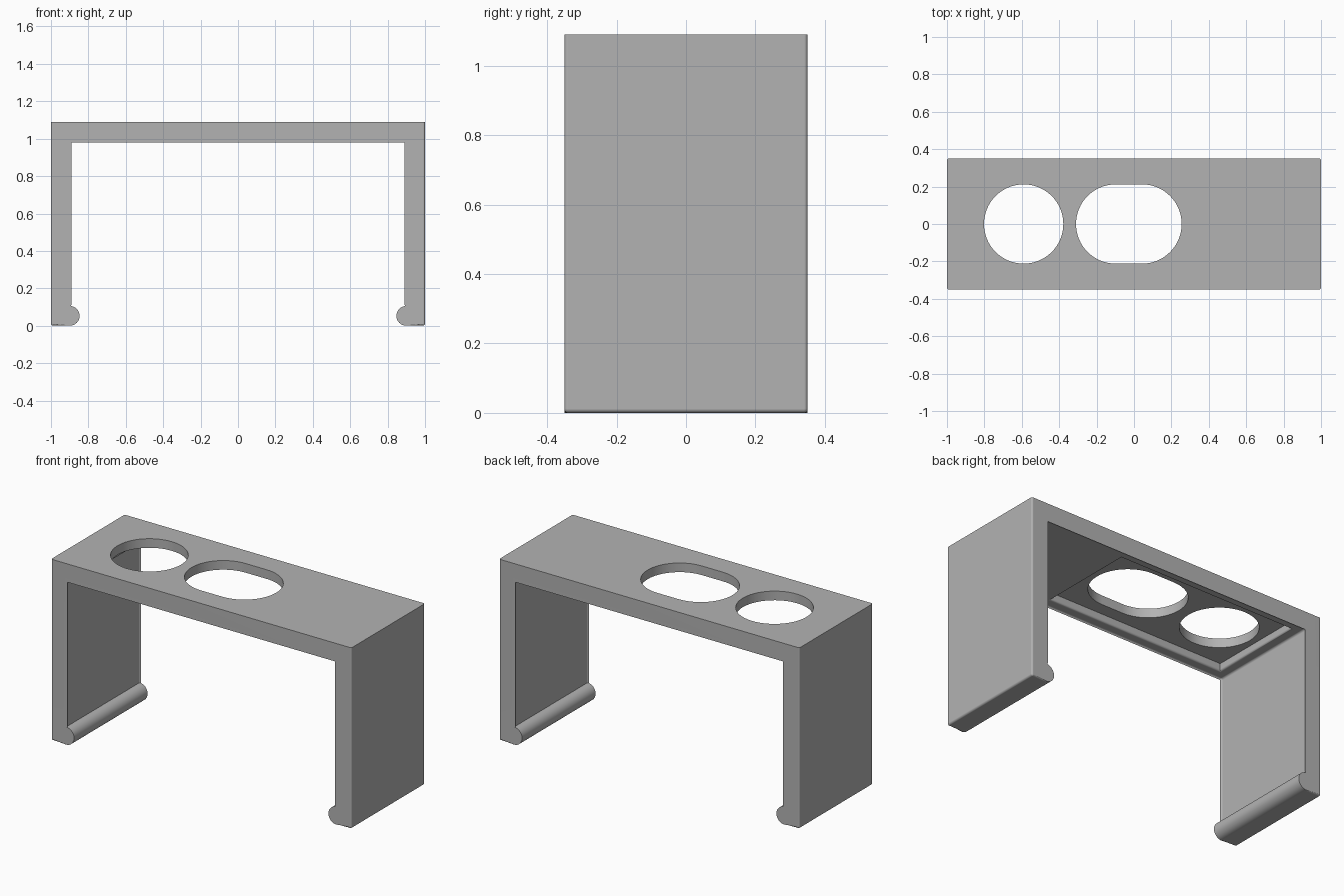
import bpy, bmesh
from math import cos, sin, pi, radians

cube = bpy.data.objects.get("Cube")
if cube:
    bpy.data.objects.remove(cube, do_unlink=True)

W, D, H = 1.0, 0.35, 1.09        # half width, half depth, height
INNER, UNDER = 0.9, 0.99         # inner leg face, underside of the top
EDGE = 0.012                     # small edge rounding

grey = bpy.data.materials.new("plain_grey")
grey.use_nodes = True
grey.diffuse_color = (0.45, 0.45, 0.45, 1)
grey.node_tree.nodes["Principled BSDF"].inputs["Base Color"].default_value = grey.diffuse_color


def arc(cx, cy, r, a0, a1, n):
    angles = [radians(a0 + (a1 - a0) * i / n) for i in range(n + 1)]
    return [(cx + r * cos(a), cy + r * sin(a)) for a in angles]


def make_object(name, bm):
    bmesh.ops.recalc_face_normals(bm, faces=bm.faces)
    mesh = bpy.data.meshes.new(name)
    bm.to_mesh(mesh)
    bm.free()
    mesh.materials.append(grey)
    ob = bpy.data.objects.new(name, mesh)
    bpy.context.collection.objects.link(ob)
    return ob


def loft(rings):
    """Closed solid through rings of 3D points."""
    bm = bmesh.new()
    loops = [[bm.verts.new(p) for p in ring] for ring in rings]
    n = len(loops[0])
    for a, b in zip(loops, loops[1:]):
        for i in range(n):
            j = (i + 1) % n
            bm.faces.new((a[i], a[j], b[j], b[i]))
    bm.faces.new(loops[0])
    bm.faces.new(loops[-1])
    return bm


# Bracket: half profile with rounded foot lip, mirrored and extruded
half = [(W, H)]
half += arc(W - EDGE, EDGE, EDGE, 0, -90, 4)
half += arc(INNER, 0.053, 0.053, 270, 90, 24)
half += arc(INNER - EDGE, UNDER - EDGE, EDGE, 0, 90, 4)
profile = half + [(-x, z) for x, z in reversed(half)]
bm = loft([[(x, y, z) for x, z in profile] for y in (-D, D)])

# Round every end edge except along the top
ends = [e for e in bm.edges
        if abs(e.verts[0].co.y - e.verts[1].co.y) < 1e-5
        and min(v.co.z for v in e.verts) < H - 1e-4]
bmesh.ops.bevel(bm, geom=ends, offset=0.01, offset_type='OFFSET', segments=4,
                profile=0.5, affect='EDGES', clamp_overlap=False)
bracket = make_object("bracket", bm)


def cut(cutter):
    cutter.hide_render = True
    mod = bracket.modifiers.new("cut", 'BOOLEAN')
    mod.operation = 'DIFFERENCE'
    mod.solver = 'EXACT'
    mod.object = cutter
    bpy.context.view_layer.objects.active = bracket
    bpy.ops.object.modifier_apply(modifier=mod.name)
    bpy.data.objects.remove(cutter, do_unlink=True)


# Shallow recess under the top, with a rounded rim
def rectangle(grow, z):
    x0, x1, y = -0.84 - grow, 0.33 + grow, 0.29 + grow
    return [(x0, -y, z), (x1, -y, z), (x1, y, z), (x0, y, z)]


rim = [rectangle(EDGE, UNDER - 0.05)]
for i in range(5):
    a = i / 4 * pi / 2
    rim.append(rectangle(EDGE * (1 - sin(a)), UNDER + EDGE * (1 - cos(a))))
rim.append(rectangle(0, UNDER + 0.045))
cut(make_object("recess_cutter", loft(rim)))

# Round hole and slotted hole through the top
R = 0.212
round_hole = arc(-0.59, 0, R, 0, 360, 64)[:-1]
slot = arc(0.043, 0, R, -90, 90, 32) + arc(-0.098, 0, R, 90, 270, 32)
for outline in (round_hole, slot):
    cut(make_object("hole_cutter", loft([[(x, y, z) for x, y in outline]
                                         for z in (UNDER - 0.1, H + 0.1)])))

# Smooth curves, keep flat faces flat
bpy.ops.object.select_all(action='DESELECT')
bracket.select_set(True)
bpy.context.view_layer.objects.active = bracket
bpy.ops.object.shade_smooth_by_angle(angle=radians(35))
weighted = bracket.modifiers.new("flat_faces", 'WEIGHTED_NORMAL')
weighted.keep_sharp = True
